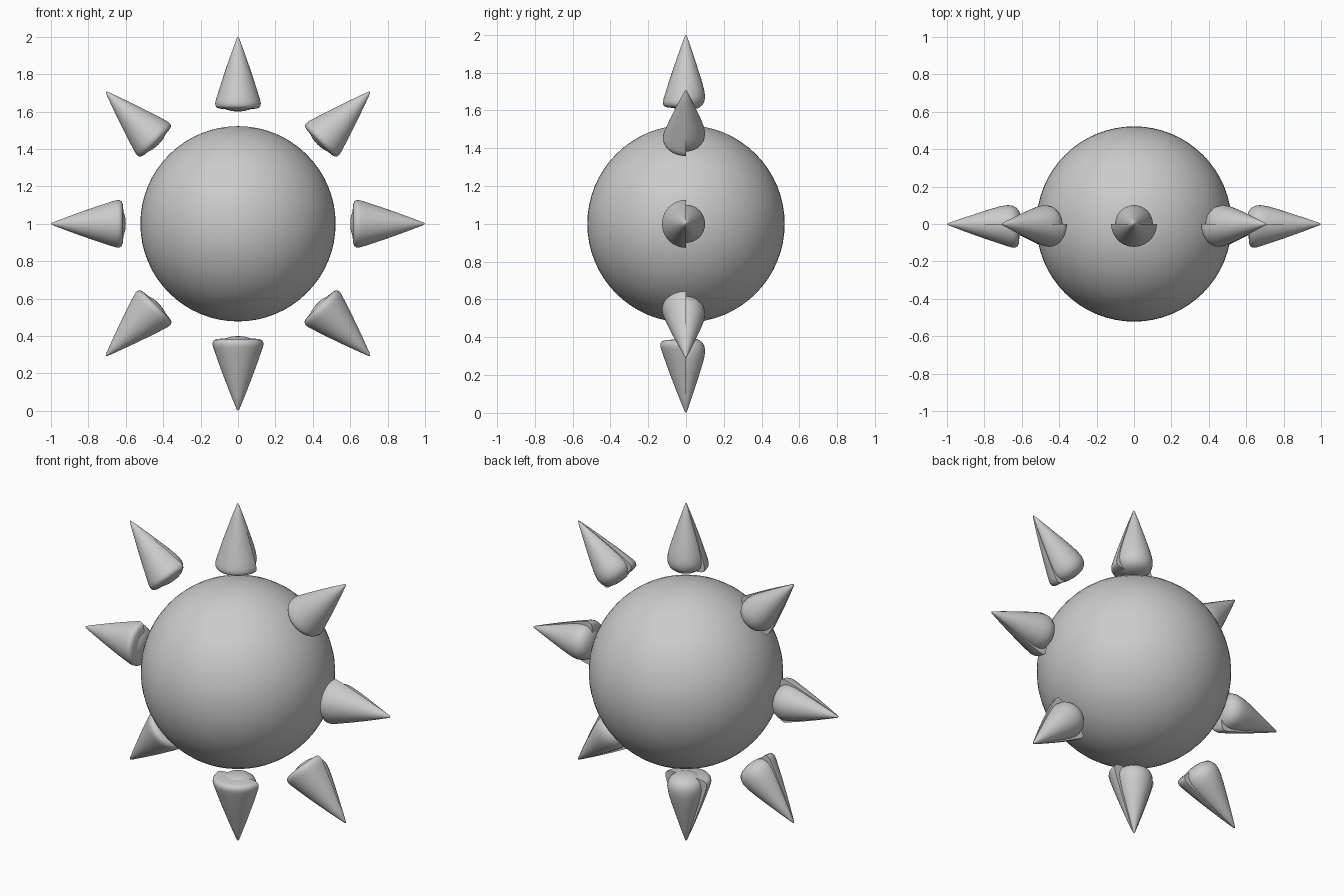
import bpy, bmesh
from math import sin, cos, pi, radians
from mathutils import Matrix

if "Cube" in bpy.data.objects:
    bpy.data.objects.remove(bpy.data.objects["Cube"])

CENTRE = Matrix.Translation((0, 0, 1))

# Profiles (radius factor, distance from the centre), from tip to base
SHELL = [(0, 1.0), (.05, .993), (.27, .92), (.5, .84), (.72, .76), (.9, .69), (.975, .66),
         (1, .645), (.99, .632), (.94, .622), (.82, .616), (.5, .612), (0, .61)]
BULB = [(0, 1.0), (.05, .993), (.3, .92), (.56, .84), (.8, .765), (.95, .71), (1, .675),
        (.97, .65), (.86, .628), (.65, .612), (.35, .603), (0, .60)]


def revolve(name, profile, radius, turn, start, sweep, steps):
    """Spin a profile round a ray's axis, then aim the ray outward."""
    bm = bmesh.new()
    closed = sweep > 2 * pi - .001
    count = steps if closed else steps + 1
    rings = []
    for f, d in profile:
        if f == 0:
            rings.append([bm.verts.new((0, 0, d))] * count)
        else:
            rings.append([bm.verts.new((f * radius * cos(start + sweep * i / steps),
                                        f * radius * sin(start + sweep * i / steps), d))
                          for i in range(count)])
    for a, b in zip(rings, rings[1:]):
        for i in range(steps):
            j = (i + 1) % count
            bm.faces.new(list(dict.fromkeys((a[i], b[i], b[j], a[j]))))
    # Flat back of a half ray
    if not closed:
        bm.faces.new([r[0] for r in rings] + [r[-1] for r in rings[-2:0:-1]])
    bmesh.ops.recalc_face_normals(bm, faces=bm.faces)
    mesh = bpy.data.meshes.new(name)
    bm.to_mesh(mesh)
    bm.free()
    ob = bpy.data.objects.new(name, mesh)
    bpy.context.collection.objects.link(ob)
    ob.matrix_world = CENTRE @ Matrix.Rotation(turn, 4, 'Y')
    smooth(ob)


def smooth(ob):
    bpy.ops.object.select_all(action='DESELECT')
    bpy.context.view_layer.objects.active = ob
    ob.select_set(True)
    bpy.ops.object.shade_smooth_by_angle(angle=radians(40))


# Central ball
bpy.ops.mesh.primitive_uv_sphere_add(segments=64, ring_count=32, radius=.522, location=(0, 0, 1))
ball = bpy.context.object
ball.name = "ball"
smooth(ball)

# Eight rays: a rounded bulb with a wider half shell on the front
shell_radius = [.122, .122, .127, .127, .136, .127, .127, .122]
for k, r in enumerate(shell_radius):
    turn = k * pi / 4
    revolve(f"ray_bulb_{k + 1}", BULB, .101, turn, 0, 2 * pi, 32)
    revolve(f"ray_front_shell_{k + 1}", SHELL, r, turn, pi, pi, 24)
